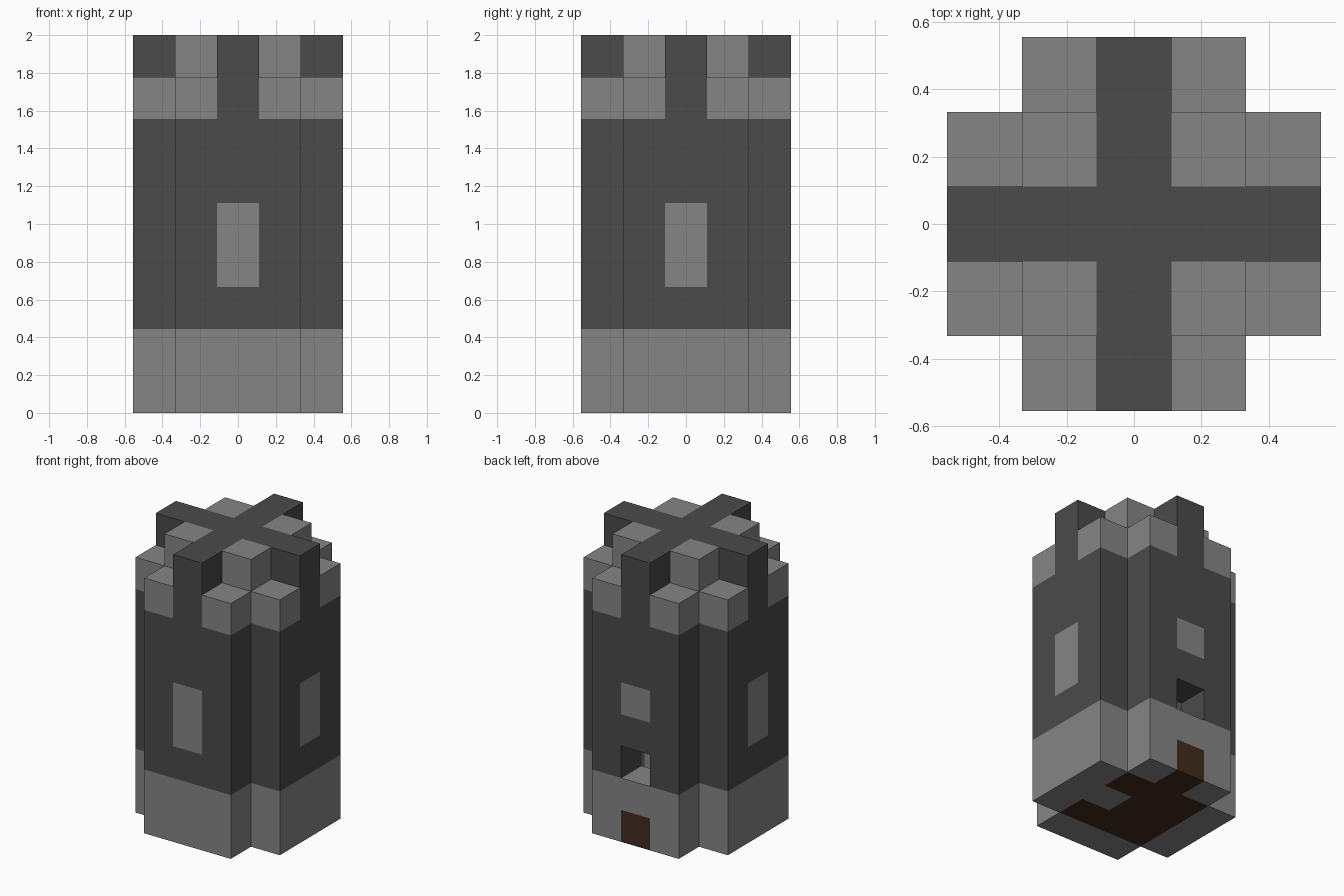
import bpy
import bmesh
from mathutils import Vector

if "Cube" in bpy.data.objects:
    bpy.data.objects.remove(bpy.data.objects["Cube"], do_unlink=True)

S = 2 / 9  # block size; the tower is 5 x 5 x 9 blocks


def material(name, color):
    mat = bpy.data.materials.new(name)
    mat.use_nodes = True
    mat.diffuse_color = (*color, 1)
    bsdf = mat.node_tree.nodes["Principled BSDF"]
    bsdf.inputs["Base Color"].default_value = (*color, 1)
    bsdf.inputs["Roughness"].default_value = 1
    return mat


light = material("light_stone", (0.235, 0.235, 0.235))
dark = material("dark_stone", (0.069, 0.069, 0.069))
wood = material("dark_wood", (0.054, 0.025, 0.014))

MATERIALS = {
    "base": light, "walls": dark, "windows": light, "door_and_floor": wood,
    "battlements": light, "roof_cross": dark, "roof_corners": light,
}
OPENING = (0, 2, 2)   # recess above the door, at the back


def part_at(x, y, z):
    """Name of the part filling a block, or None where it is empty."""
    ax, ay = abs(x), abs(y)
    if max(ax, ay) > 2 or ax == ay == 2 or not 0 <= z <= 8 or (x, y, z) == OPENING:
        return None
    on_cross = x == 0 or y == 0
    if z == 8:
        if on_cross:
            return "roof_cross"
        return "roof_corners" if ax == ay else None
    if z == 7:
        return "roof_cross" if on_cross else "battlements"
    if z < 2:
        door = (x, y) == (0, 2)
        floor = max(ax, ay) < 2 and (x, y) != (1, 0)
        return "door_and_floor" if z == 0 and (door or floor) else "base"
    if on_cross and max(ax, ay) == 2 and (z == 4 or (z == 3 and y != 2)):
        return "windows"
    return "walls"


def add_face(bm, cell, n):
    """One square on the side of a block that faces n."""
    n = Vector(n)
    u = Vector((n.y, n.z, n.x))
    v = n.cross(u)
    c = Vector(cell) + Vector((0, 0, 0.5)) + n / 2
    corners = [c + (a * u + b * v) / 2 for a, b in ((-1, -1), (1, -1), (1, 1), (-1, 1))]
    bm.faces.new([bm.verts.new(p * S) for p in corners])


# Exposed block sides, collected part by part
SIDES = [(1, 0, 0), (-1, 0, 0), (0, 1, 0), (0, -1, 0), (0, 0, 1), (0, 0, -1)]
meshes = {name: bmesh.new() for name in MATERIALS}
for x in range(-2, 3):
    for y in range(-2, 3):
        for z in range(9):
            part = part_at(x, y, z)
            if not part:
                continue
            for n in SIDES:
                near = (x + n[0], y + n[1], z + n[2])
                # the recess stays open towards the hollow inside
                open_back = near == OPENING and n == (0, 1, 0)
                if part_at(*near) is None and not open_back:
                    add_face(meshes[part], (x, y, z), n)

for name, bm in meshes.items():
    bmesh.ops.remove_doubles(bm, verts=bm.verts[:], dist=0.001)
    mesh = bpy.data.meshes.new(name)
    bm.to_mesh(mesh)
    bm.free()
    mesh.materials.append(MATERIALS[name])
    bpy.context.collection.objects.link(bpy.data.objects.new(name, mesh))
